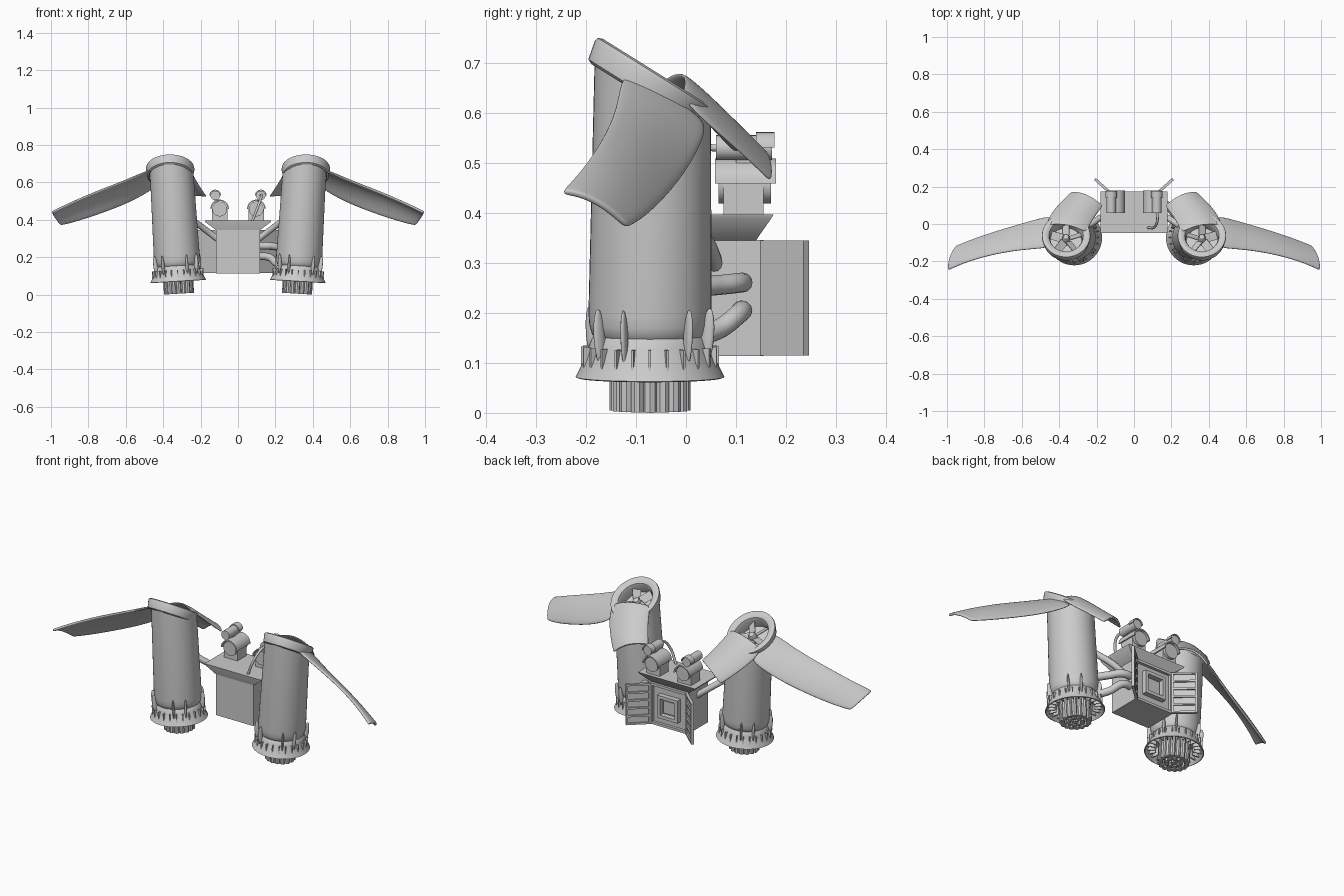
import bpy, bmesh, math
from mathutils import Matrix, Vector

if "Cube" in bpy.data.objects:
    bpy.data.objects.remove(bpy.data.objects["Cube"])
T, R, rad = Matrix.Translation, Matrix.Rotation, math.radians

# engine axis frame (slightly tilted) and slanted intake frame
ENGINE = T((.315, -.072, 0)) @ R(rad(3.5), 4, 'Y')
INTAKE = T((.363, -.058, .68)) @ R(rad(-32), 4, 'X') @ Matrix.Diagonal((1, 1.07, 1, 1))


def finish(name, bm, mirror=True, angle=35):
    bmesh.ops.recalc_face_normals(bm, faces=bm.faces[:])
    me = bpy.data.meshes.new(name)
    bm.to_mesh(me)
    bm.free()
    ob = bpy.data.objects.new(name, me)
    bpy.context.collection.objects.link(ob)
    bpy.ops.object.select_all(action='DESELECT')
    ob.select_set(True)
    bpy.context.view_layer.objects.active = ob
    bpy.ops.object.shade_smooth_by_angle(angle=rad(angle))
    if mirror:
        ob.modifiers.new("mirror", 'MIRROR').use_bisect_axis[0] = False
    return ob


def lathe(bm, prof, M, n=40, close=False):
    rings = [[bm.verts.new(M @ Vector((r * math.cos(2 * math.pi * i / n), r * math.sin(2 * math.pi * i / n), z)))
              for i in range(n)] for r, z in prof]
    for a, b in zip(rings, rings[1:]):
        for i in range(n):
            j = (i + 1) % n
            bm.faces.new((a[i], a[j], b[j], b[i]))
    if close:
        bm.faces.new(rings[0])
        bm.faces.new(rings[-1])
    return rings


def box(bm, c, s, M=Matrix()):
    bmesh.ops.create_cube(bm, size=1, matrix=M @ T(c) @ Matrix.Diagonal((*s, 1)))


def rod_y(bm, x, y0, y1, z, r, n=24):
    lathe(bm, [(r, 0), (r, y1 - y0)], T((x, y0, z)) @ R(rad(-90), 4, 'X'), n, True)


def strip(name, front, rear, arch, thick):
    """Arched sheet lofted between two edge lines, thickened and smoothed."""
    bm = bmesh.new()
    rows = []
    for f, r in zip(front, rear):
        f, r = Vector(f), Vector(r)
        rows.append([bm.verts.new(f.lerp(r, t / 6) + Vector(arch) * (4 * t / 6 * (1 - t / 6))) for t in range(7)])
    for a, b in zip(rows, rows[1:]):
        for i in range(6):
            bm.faces.new((a[i], a[i + 1], b[i + 1], b[i]))
    ob = finish(name, bm, angle=80)
    s = ob.modifiers.new("thickness", 'SOLIDIFY')
    s.thickness, s.offset = thick, 0
    ob.modifiers.new("smooth", 'SUBSURF').levels = 2
    ob.modifiers["smooth"].render_levels = 2


def pipe(name, pts, r, mirror=False):
    cu = bpy.data.curves.new(name, 'CURVE')
    cu.dimensions, cu.bevel_depth, cu.bevel_resolution, cu.use_fill_caps = '3D', r, 4, True
    sp = cu.splines.new('BEZIER')
    sp.bezier_points.add(len(pts) - 1)
    for p, co in zip(sp.bezier_points, pts):
        p.co = co
        p.handle_left_type = p.handle_right_type = 'AUTO'
    ob = bpy.data.objects.new(name, cu)
    bpy.context.collection.objects.link(ob)
    if mirror:
        ob.modifiers.new("mirror", 'MIRROR')


# engine tube, top cut along the slanted intake plane
bm = bmesh.new()
rings = lathe(bm, [(.108, .15), (.116, .158), (.121, .175), (.123, .2), (.116, .6)], ENGINE, 48)
for v in rings[-1]:
    p = ENGINE.inverted() @ v.co
    v.co = ENGINE @ Vector((p.x, p.y + .006, .65 - .63 * (p.y - .012)))
finish("engine_tube", bm)

# hollow exhaust skirt
bm = bmesh.new()
lathe(bm, [(.108, .16), (.117, .148), (.122, .135), (.132, .105), (.149, .072),
           (.144, .07), (.125, .1), (.105, .135), (.02, .14)], ENGINE, 48, True)
for k in range(24):
    box(bm, (.118, 0, .108), (.04, .005, .05), ENGINE @ R(math.tau * k / 24, 4, 'Z'))
finish("exhaust_skirt", bm)

# fins in pairs around the skirt joint
bm = bmesh.new()
for k in range(4):
    for d in (-14.5, 14.5):
        M = ENGINE @ R(rad(-38.5 + 90 * k + d), 4, 'Z') @ T((.126, 0, .155)) @ R(rad(5), 4, 'Y')
        bmesh.ops.create_uvsphere(bm, u_segments=10, v_segments=8, radius=1,
                                  matrix=M @ Matrix.Diagonal((.014, .006, .058, 1)))
finish("skirt_fins", bm, angle=60)

# bundle of exhaust pipes
bm = bmesh.new()
for n, r0, s in ((16, .067, .0135), (9, .036, .012), (1, 0, .014)):
    for k in range(n):
        lathe(bm, [(s, .005), (s, .14)], ENGINE @ R(math.tau * k / n, 4, 'Z') @ T((r0, 0, 0)), 8, True)
finish("exhaust_pipes", bm)

# intake ring with duct floor
bm = bmesh.new()
lathe(bm, [(.112, -.055), (.122, -.05), (.13, -.012), (.128, -.004), (.12, 0), (.105, -.002),
           (.092, -.01), (.086, -.025), (.084, -.075), (.01, -.075)], INTAKE, 48)
finish("intake_ring", bm)

# fan
bm = bmesh.new()
lathe(bm, [(.02, -.075), (.02, -.03), (.014, -.02), (.004, -.016)], INTAKE, 16, True)
for k in range(5):
    box(bm, (.051, 0, 0), (.064, .044, .004),
        INTAKE @ R(math.tau * k / 5 + .3, 4, 'Z') @ T((0, 0, -.045)) @ R(rad(35), 4, 'X'))
finish("intake_fan", bm)

# swept wing and short rear flap
strip("wing",
      [(.44, -.13, .68), (.60, -.137, .61), (.78, -.168, .542), (.92, -.213, .478), (.985, -.245, .445), (.992, -.246, .44)],
      [(.43, .05, .575), (.58, .008, .49), (.74, -.04, .43), (.87, -.085, .388), (.935, -.112, .373), (.95, -.118, .371)],
      (.015, 0, .016), .014)
strip("rear_flap",
      [(.25, -.05, .665), (.235, .0, .628), (.2, .05, .57), (.17, .092, .527), (.167, .096, .524)],
      [(.47, -.01, .63), (.455, .04, .58), (.40, .11, .52), (.34, .165, .467), (.336, .169, .463)],
      (0, .022, .03), .012)

# central pack body and flared tray
bm = bmesh.new()
box(bm, (0, .055, .23), (.236, .17, .232))
finish("pack_body", bm, False)
bm = bmesh.new()
vs = [[bm.verts.new((x * sx, y, z)) for sx, y in ((-1, y0), (1, y0), (1, y1), (-1, y1))]
      for x, y0, y1, z in ((.118, -.03, .14, .345), (.175, -.045, .17, .388), (.178, -.047, .175, .396))]
bm.faces.new(vs[0])
bm.faces.new(vs[2])
for a, b in zip(vs, vs[1:]):
    for i in range(4):
        bm.faces.new((a[i], a[(i + 1) % 4], b[(i + 1) % 4], b[i]))
finish("tray", bm, False)

# back opening frame and inner square panel
bm = bmesh.new()
for s in (-1, 1):
    box(bm, (s * .111, .147, .23), (.014, .016, .232))
    box(bm, (0, .147, .23 + s * .109), (.236, .016, .014))
    box(bm, (s * .055, .153, .23), (.018, .03, .128))
    box(bm, (0, .153, .23 + s * .055), (.128, .03, .018))
box(bm, (0, .145, .23), (.07, .016, .07))
finish("back_panel", bm, False)

# open doors with slats on the inner side
bm = bmesh.new()
D = T((.116, .152, .23)) @ R(math.atan2(.09, .1), 4, 'Z')
box(bm, (.064, 0, 0), (.128, .008, .23), D)
for s in (-1, 1):
    box(bm, (.064 + s * .059, .007, 0), (.01, .008, .23), D)
for k in range(6):
    box(bm, (.064, .007, -.11 + .044 * k), (.12, .008, .01), D)
finish("back_doors", bm)

# gauges: pedestal, barrel, arched hood and small upper barrel
bm = bmesh.new()
box(bm, (.098, .115, .425), (.084, .08, .066))
rod_y(bm, .098, .065, .17, .458, .04)
rod_y(bm, .122, .06, .172, .53, .025)
box(bm, (.115, .115, .5), (.02, .03, .03))
for cx, cz, ro, ri, y0, y1 in ((.098, .458, .05, .043, .058, .18), (.122, .53, .031, .026, .14, .177)):
    pts = [[bm.verts.new((cx + r * math.cos(math.pi * i / 14), y, cz + r * math.sin(math.pi * i / 14)))
            for r, y in ((ro, y0), (ro, y1), (ri, y1), (ri, y0))] for i in range(15)]
    bm.faces.new(pts[0])
    bm.faces.new(pts[-1])
    for a, b in zip(pts, pts[1:]):
        for i in range(4):
            bm.faces.new((a[i], a[(i + 1) % 4], b[(i + 1) % 4], b[i]))
finish("gauges", bm)

# struts, hoses and gauge cable
pipe("strut", [(.10, .06, .29), (.165, .04, .34), (.26, -.02, .41)], .017, True)
pipe("upper_hose", [(.10, .11, .26), (.165, .108, .26), (.21, .06, .255), (.27, -.02, .25)], .02)
pipe("lower_hose", [(.10, .11, .205), (.165, .108, .2), (.21, .06, .165), (.27, -.02, .15)], .02)
pipe("gauge_cable", [(.122, .07, .53), (.125, .02, .525), (.11, -.015, .48), (.075, -.02, .39)], .007)
